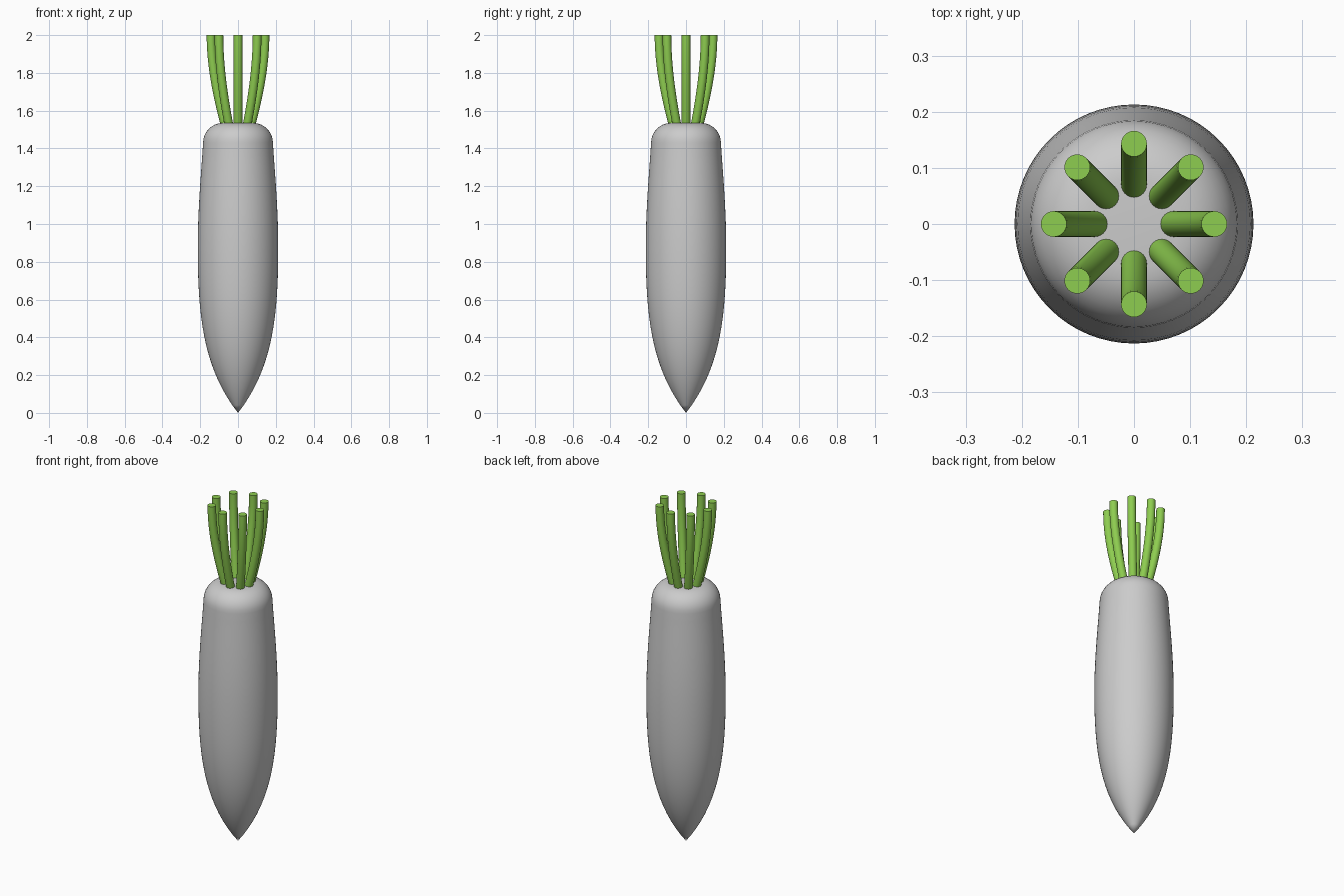
import bpy, bmesh, math
from mathutils import Vector
from mathutils.geometry import interpolate_bezier

if "Cube" in bpy.data.objects:
    bpy.data.objects.remove(bpy.data.objects["Cube"])

TAU = 2 * math.pi


def bez(points, n):
    return interpolate_bezier(*[Vector((x, 0, z)) for x, z in points], n)


# Root: lathe a profile made of a pointed belly, a tapering upper body and a round shoulder
profile = list(bez([(0, 0), (0.18, 0.23), (0.213, 0.50), (0.213, 0.87)], 18))
profile += bez([(0.213, 0.87), (0.213, 1.10), (0.192, 1.30), (0.185, 1.43)], 10)[1:]
for i in range(1, 9):
    a = i / 8 * math.pi / 2
    profile.append(Vector((0.08 + 0.105 * math.cos(a), 0, 1.43 + 0.105 * math.sin(a))))
profile.append(Vector((0, 0, 1.535)))

bm = bmesh.new()
verts = [bm.verts.new(p) for p in profile]
edges = [bm.edges.new(pair) for pair in zip(verts, verts[1:])]
bmesh.ops.spin(bm, geom=verts + edges, cent=(0, 0, 0), axis=(0, 0, 1),
               angle=TAU, steps=64, use_duplicate=False)
bmesh.ops.remove_doubles(bm, verts=bm.verts[:], dist=0.0005)
bmesh.ops.recalc_face_normals(bm, faces=bm.faces[:])
for f in bm.faces:
    f.smooth = True
mesh = bpy.data.meshes.new("root")
bm.to_mesh(mesh)
bm.free()
root = bpy.data.objects.new("root", mesh)
bpy.context.collection.objects.link(root)

# Leaf stems: eight round stalks that lean out and turn upright, cut flat at the top
green = bpy.data.materials.new("stem_green")
green.diffuse_color = (0.27, 0.61, 0.08, 1)
green.use_nodes = True
green.node_tree.nodes["Principled BSDF"].inputs["Base Color"].default_value = green.diffuse_color
path = bez([(0.066, 1.515), (0.105, 1.66), (0.143, 1.83), (0.143, 2.0)], 14)
SIDES, RADIUS = 24, 0.023

bm = bmesh.new()
rings = []
for i, p in enumerate(path):
    t = (path[min(i + 1, len(path) - 1)] - path[max(i - 1, 0)]).normalized()
    if i == len(path) - 1:
        t = Vector((0, 0, 1))
    side = Vector((t.z, 0, -t.x))
    rings.append([bm.verts.new(p + RADIUS * (side * math.cos(k * TAU / SIDES)
                                             + Vector((0, math.sin(k * TAU / SIDES), 0))))
                  for k in range(SIDES)])
for lo, hi in zip(rings, rings[1:]):
    for k in range(SIDES):
        n = (k + 1) % SIDES
        bm.faces.new((lo[k], lo[n], hi[n], hi[k])).smooth = True
for cap in (rings[0][::-1], rings[-1]):
    face = bm.faces.new(cap)
    for e in face.edges:
        e.smooth = False
bmesh.ops.recalc_face_normals(bm, faces=bm.faces[:])
stem_mesh = bpy.data.meshes.new("leaf_stem")
bm.to_mesh(stem_mesh)
bm.free()
stem_mesh.materials.append(green)

for i in range(8):
    stem = bpy.data.objects.new(f"leaf_stem_{i + 1}", stem_mesh)
    stem.rotation_euler.z = i * TAU / 8
    bpy.context.collection.objects.link(stem)
